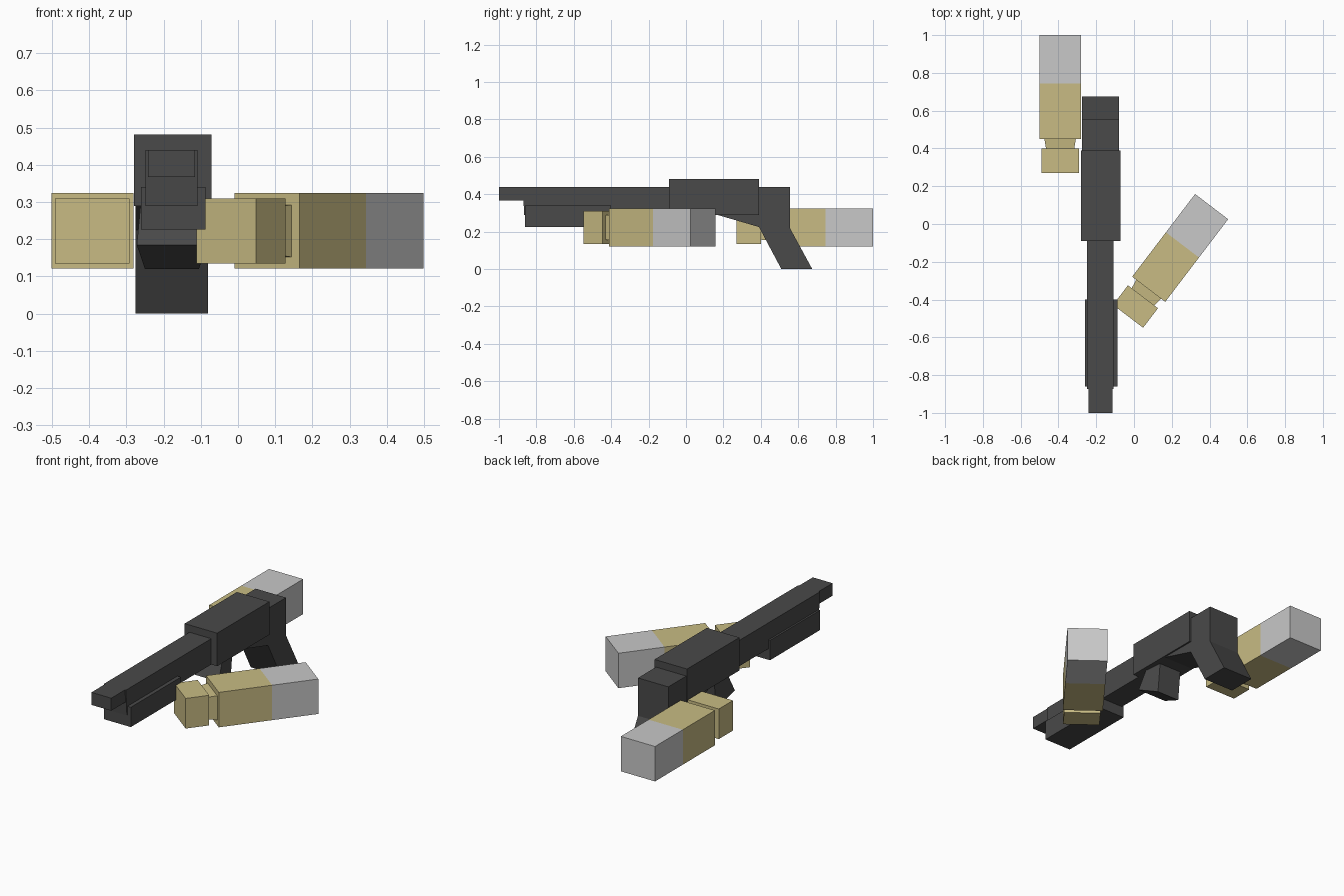
import bpy, bmesh, math
from mathutils import Matrix

if "Cube" in bpy.data.objects:
    bpy.data.objects.remove(bpy.data.objects["Cube"])


def material(name, rgb):
    m = bpy.data.materials.new(name)
    m.diffuse_color = (*rgb, 1)
    m.use_nodes = True
    m.node_tree.nodes["Principled BSDF"].inputs["Base Color"].default_value = m.diffuse_color
    return m


DARK = material("dark gunmetal", (0.067, 0.067, 0.067))
TAN = material("brass tan", (0.58, 0.50, 0.23))
GREY = material("light grey", (0.58, 0.58, 0.58))


def finish(name, bm, mats):
    bmesh.ops.recalc_face_normals(bm, faces=bm.faces)
    me = bpy.data.meshes.new(name)
    bm.to_mesh(me)
    bm.free()
    for m in mats:
        me.materials.append(m)
    ob = bpy.data.objects.new(name, me)
    bpy.context.collection.objects.link(ob)
    return ob


def side_profile(name, pts):
    """Solid from (y, z, x_left, x_right) points of a side outline."""
    bm = bmesh.new()
    left = [bm.verts.new((p[2], p[0], p[1])) for p in pts]
    right = [bm.verts.new((p[3], p[0], p[1])) for p in pts]
    bm.faces.new(left)
    bm.faces.new(right[::-1])
    for i in range(len(pts)):
        j = (i + 1) % len(pts)
        bm.faces.new((left[i], right[i], right[j], left[j]))
    return finish(name, bm, [DARK])


def extrude(name, x0, x1, outline):
    return side_profile(name, [(y, z, x0, x1) for y, z in outline])


def box(name, x0, x1, y0, y1, z0, z1):
    return extrude(name, x0, x1, [(y0, z0), (y1, z0), (y1, z1), (y0, z1)])


def shell(name, end, turn):
    """Square cartridge; its grey end is at 'end', turned clockwise about z."""
    # rings: distance from the end, half width, half height
    rings = [(-.73, .10, .0875), (-.60, .10, .0875), (-.60, .075, .065),
             (-.55, .083, .07), (-.55, .11, .1015), (-.255, .11, .1015),
             (0, .11, .1015)]
    bm = bmesh.new()
    loops = [[bm.verts.new((sx * w, y, sz * h))
              for sx, sz in ((-1, -1), (1, -1), (1, 1), (-1, 1))]
             for y, w, h in rings]
    bm.faces.new(loops[0])
    bm.faces.new(loops[-1])
    for a, b in zip(loops, loops[1:]):
        for i in range(4):
            j = (i + 1) % 4
            bm.faces.new((a[i], a[j], b[j], b[i]))
    for f in bm.faces:
        f.material_index = int(f.calc_center_median().y > -.25)
    bm.transform(Matrix.Translation((end[0], end[1], .2225))
                 @ Matrix.Rotation(-turn, 4, 'Z'))
    return finish(name, bm, [TAN, GREY])


# Shotgun: muzzle, barrel, pump grip and receiver
box("muzzle", -.242, -.115, -1, -.85, .367, .44)
extrude("barrel", -.249, -.109,
        [(-.873, .44), (-.865, .29), (-.05, .29), (-.05, .44)])
box("pump_grip", -.26, -.087, -.86, -.40, .226, .341)
box("receiver", -.28, -.071, -.09, .39, .29, .482)

# Angled stock with a sloping neck
extrude("stock", -.275, -.08,
        [(.16, .292), (.39, .225), (.51, 0), (.675, 0),
         (.555, .22), (.555, .44), (.16, .44)])

# Trigger block under the receiver, narrower towards the back
side_profile("trigger_block", [
    (-.06, .185, -.272, -.083), (.08, .12, -.25, -.105),
    (.10, .31, -.25, -.105), (0, .31, -.26, -.095)])

# Two loose cartridges
shell("cartridge_left", (-.391, 1), 0)
shell("cartridge_right", (.411, .092), math.radians(37.3))
